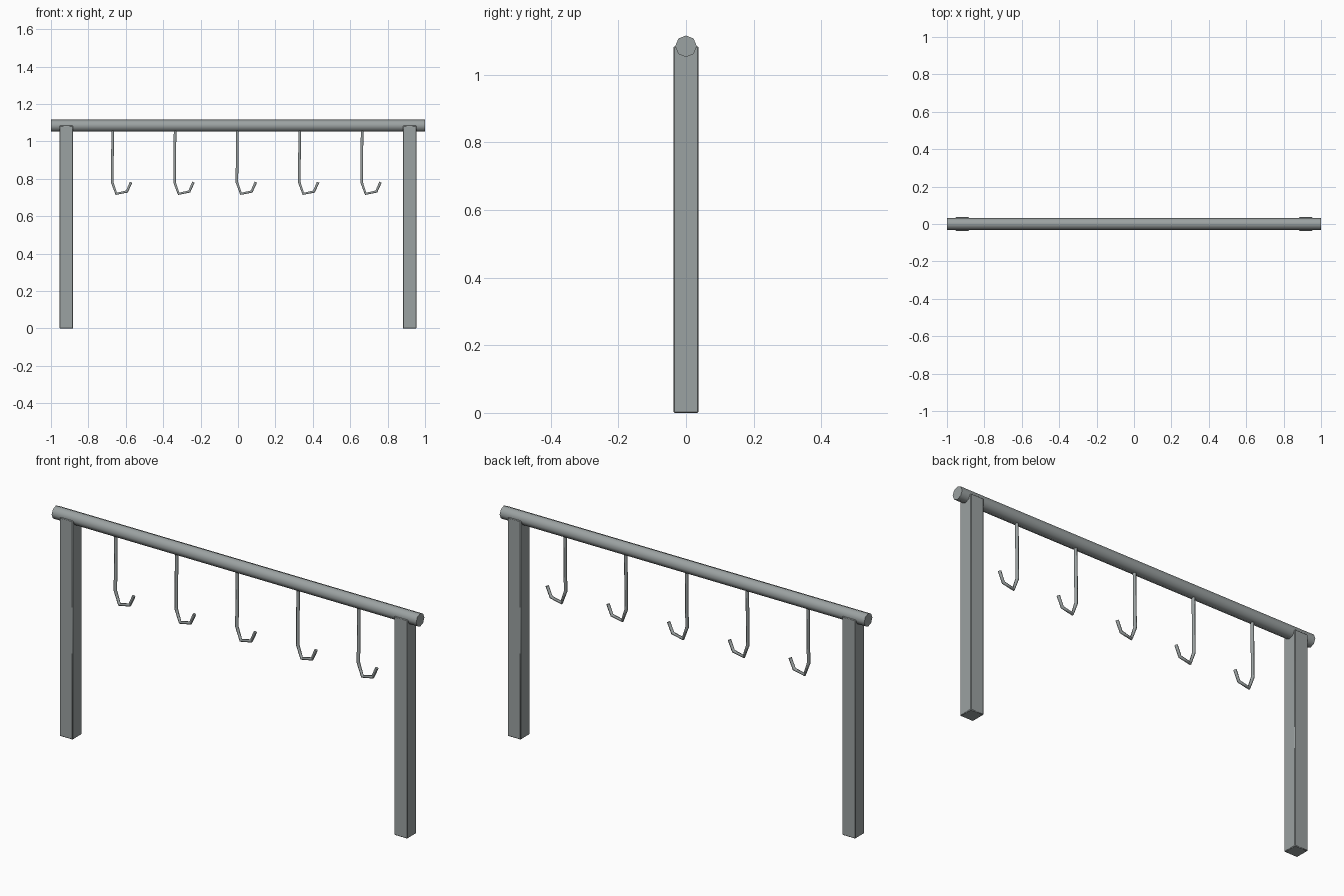
import bpy
import math

cube = bpy.data.objects.get("Cube")
if cube:
    bpy.data.objects.remove(cube, do_unlink=True)

# Brushed metal shared by every part
metal = bpy.data.materials.new("grey_metal")
metal.use_nodes = True
colour = (0.33, 0.36, 0.36, 1)
metal.diffuse_color = colour
metal.node_tree.nodes["Principled BSDF"].inputs["Base Color"].default_value = colour

BAR_Z = 1.084
BAR_RADIUS = 0.032
POST_WIDTH = 0.073


def finish(name, degrees):
    obj = bpy.context.object
    obj.name = name
    obj.data.materials.append(metal)
    bpy.ops.object.transform_apply(location=False, rotation=True, scale=True)
    bpy.ops.object.shade_smooth_by_angle(angle=math.radians(degrees))
    return obj


# Rail: eight-sided bar with a corner at the top
bpy.ops.mesh.primitive_cylinder_add(vertices=8, radius=BAR_RADIUS, depth=2,
                                    location=(0, 0, BAR_Z),
                                    rotation=(0, math.pi / 2, 0))
finish("rail", 50)

# Square posts with slightly eased edges
for side, name in ((-1, "right_post"), (1, "left_post")):
    bpy.ops.mesh.primitive_cube_add(size=1, location=(side * 0.918, 0, BAR_Z / 2))
    bpy.context.object.scale = (POST_WIDTH, POST_WIDTH, BAR_Z)
    post = finish(name, 30)
    bevel = post.modifiers.new("eased_edges", "BEVEL")
    bevel.width = 0.003
    bevel.segments = 1

# Hooks: one bent rod profile, repeated along the rail
PATH = [(-0.003, BAR_Z - 0.02), (-0.006, 0.782), (0.016, 0.72),
        (0.073, 0.732), (0.095, 0.782)]
rod = bpy.data.curves.new("hook_path", "CURVE")
rod.dimensions = "3D"
rod.bevel_depth = 0.008
rod.bevel_resolution = 1
rod.use_fill_caps = True
spline = rod.splines.new("POLY")
spline.points.add(len(PATH) - 1)
for point, (x, z) in zip(spline.points, PATH):
    point.co = (x, 0, z, 1)
rod.materials.append(metal)

for i in range(5):
    hook = bpy.data.objects.new(f"hook_{i + 1}", rod)
    hook.location.x = (i - 2) / 3
    bpy.context.collection.objects.link(hook)
